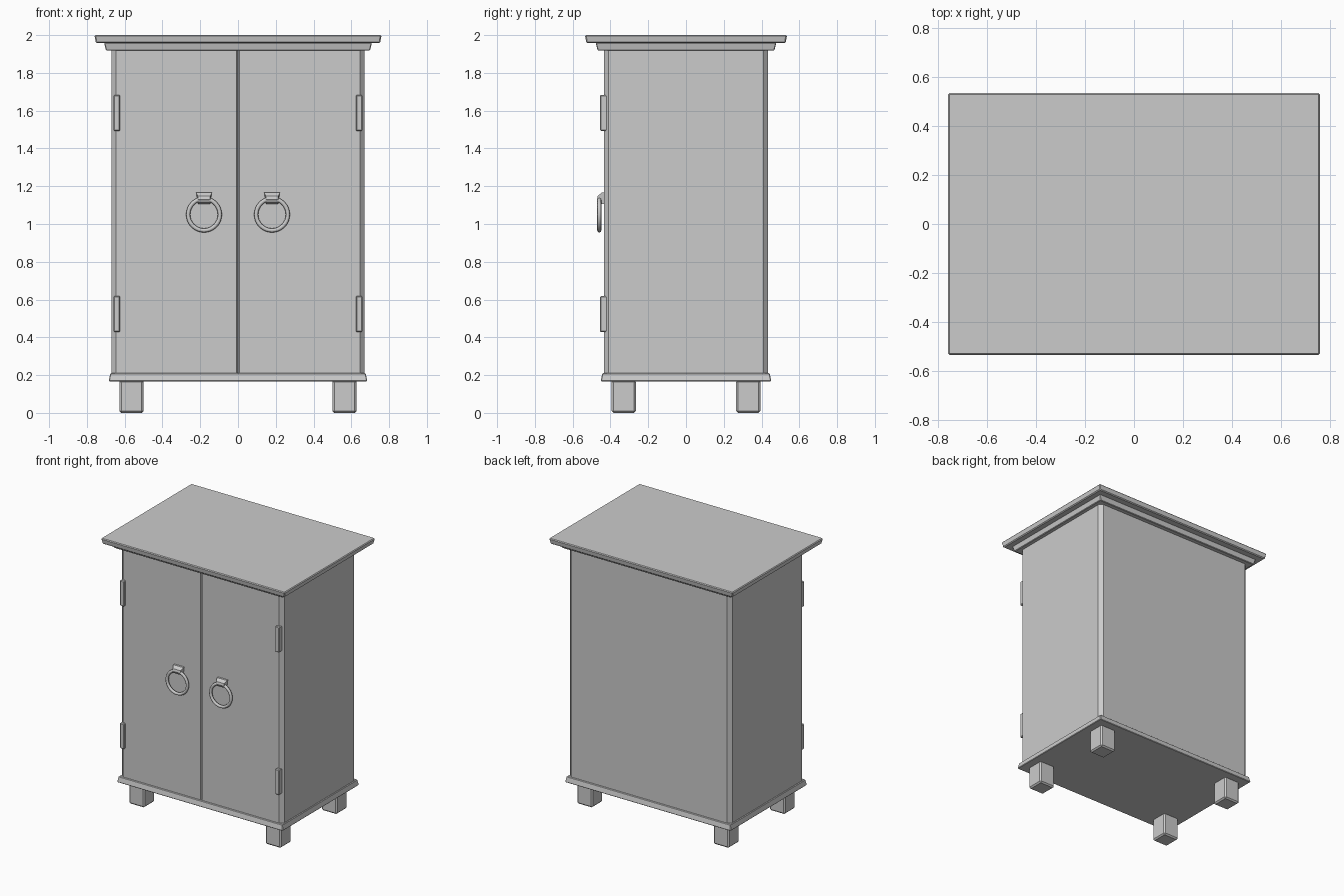
import bpy, bmesh
from math import radians

if "Cube" in bpy.data.objects:
    bpy.data.objects.remove(bpy.data.objects["Cube"])


def add_mesh(name, bm, bevel=0.0, smooth=False):
    bmesh.ops.recalc_face_normals(bm, faces=bm.faces)
    me = bpy.data.meshes.new(name)
    bm.to_mesh(me)
    bm.free()
    ob = bpy.data.objects.new(name, me)
    bpy.context.collection.objects.link(ob)
    if bevel:
        mod = ob.modifiers.new("bevel", "BEVEL")
        mod.width = bevel
        mod.segments = 1
        mod.limit_method = 'ANGLE'
    if smooth:
        me.shade_smooth()
    return ob


def prism(name, outline, lo, hi, axis='z', bevel=0.0):
    """Extrude a 2D outline: (x, y) along z, or (y, z) along x."""
    bm = bmesh.new()
    def place(a, b, t):
        return (a, b, t) if axis == 'z' else (t, a, b)
    low = [bm.verts.new(place(a, b, lo)) for a, b in outline]
    top = [bm.verts.new(place(a, b, hi)) for a, b in outline]
    bm.faces.new(low)
    bm.faces.new(top)
    n = len(outline)
    for i in range(n):
        j = (i + 1) % n
        bm.faces.new((low[i], low[j], top[j], top[i]))
    return add_mesh(name, bm, bevel)


def slab(name, hx, hy, z0, z1, inset_low=0.0, inset_top=0.0, bevel=0.004):
    """Tapered board centred on the axis."""
    bm = bmesh.new()
    bmesh.ops.create_cube(bm, size=2)
    for v in bm.verts:
        up = v.co.z > 0
        d = inset_top if up else inset_low
        v.co = (v.co.x * (hx - d), v.co.y * (hy - d), z1 if up else z0)
    return add_mesh(name, bm, bevel)


def box(name, x, y, z, hx, hy, hz, bevel):
    bm = bmesh.new()
    bmesh.ops.create_cube(bm, size=2)
    for v in bm.verts:
        v.co = (x + v.co.x * hx, y + v.co.y * hy, z + v.co.z * hz)
    return add_mesh(name, bm, bevel)


# Cabinet body with chamfered corners and a V groove between the doors
X, Y, C, G = 0.67, 0.435, 0.025, 0.007
prism("cabinet_body", [
    (-X, -Y + C), (-X + C, -Y), (-G, -Y), (0, -Y + 0.015), (G, -Y), (X - C, -Y),
    (X, -Y + C), (X, Y - C), (X - C, Y), (-X + C, Y), (-X, Y - C)], 0.205, 1.925)

# Base moulding, cornice and top board
slab("base_board", 0.685, 0.452, 0.167, 0.21, inset_top=0.009)
slab("cornice", 0.709, 0.478, 1.918, 1.96, inset_low=0.01)
slab("top_board", 0.76, 0.535, 1.957, 2.0, inset_low=0.008, bevel=0.006)

for sx, side in ((-1, "left"), (1, "right")):
    # Feet
    for sy, end in ((-1, "front"), (1, "back")):
        box(f"{end}_{side}_foot", sx * 0.564, sy * 0.33, 0.087, 0.064, 0.064, 0.087, 0.01)
    # Hinges
    for z, level in ((0.523, "lower"), (1.588, "upper")):
        box(f"{level}_{side}_hinge", sx * 0.641, -0.435, z, 0.017, 0.02, 0.095, 0.005)
    # Ring pull
    cx = sx * 0.18
    bpy.ops.mesh.primitive_torus_add(
        major_segments=32, minor_segments=8, major_radius=0.084, minor_radius=0.011,
        location=(cx, -0.459, 1.05), rotation=(radians(90), 0, 0))
    ring = bpy.context.object
    ring.name = f"{side}_ring_handle"
    bpy.ops.object.shade_smooth()
    # Flared strap holding the ring
    strap = prism(f"{side}_ring_strap", [
        (-0.43, 1.168), (-0.447, 1.166), (-0.467, 1.148), (-0.471, 1.13),
        (-0.462, 1.114), (-0.447, 1.107), (-0.43, 1.107)], cx - 0.033, cx + 0.033, 'x')
    for v in strap.data.vertices:
        if v.co.z > 1.16:
            v.co.x = cx + (v.co.x - cx) * 1.25
